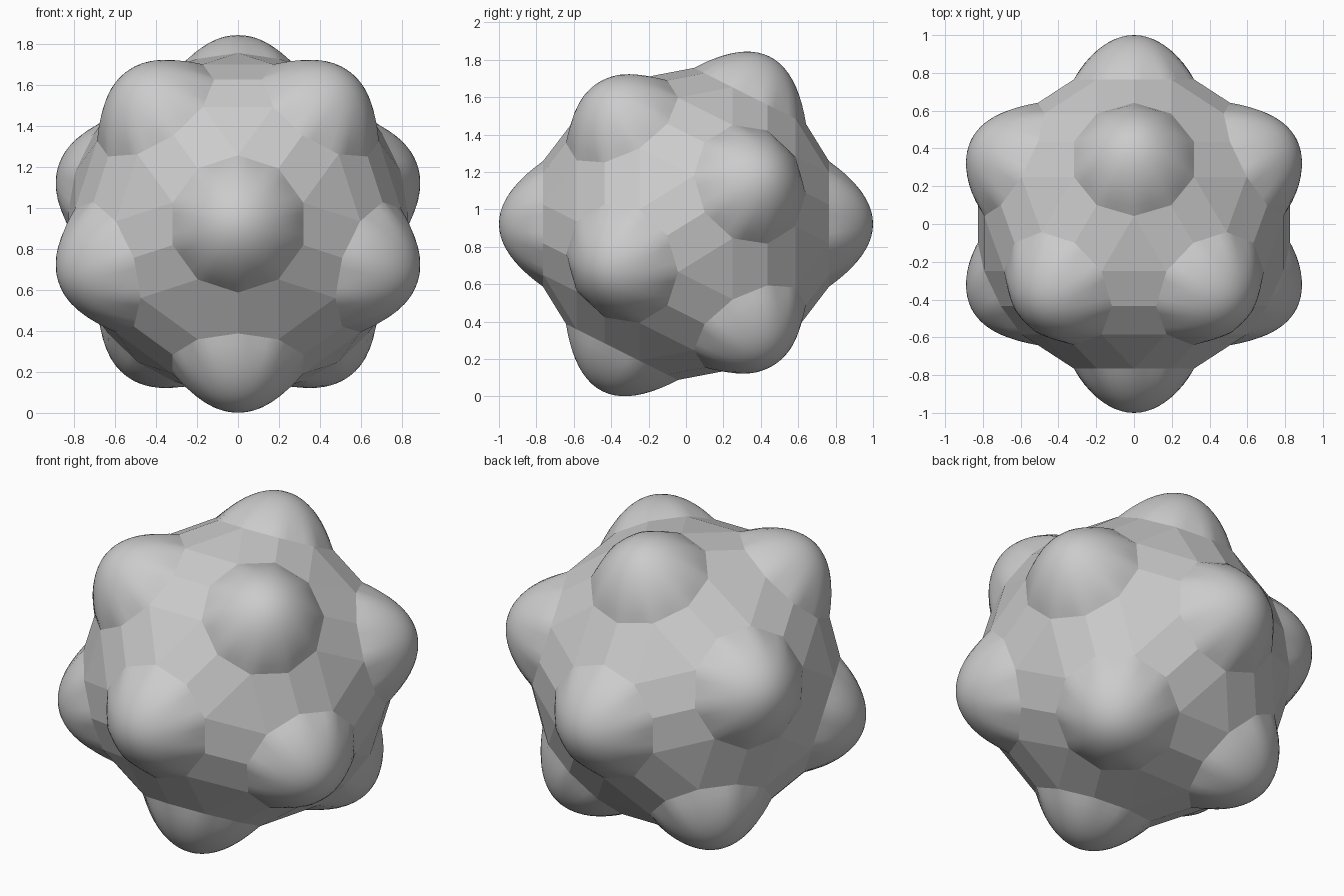
import bpy, bmesh
from math import sin, cos, pi, sqrt
from mathutils import Vector, Matrix

if "Cube" in bpy.data.objects:
    bpy.data.objects.remove(bpy.data.objects["Cube"])

CENTRE = Vector((0, 0, 0.922))
BASE_R, BASE_D, HEIGHT = 0.335, 0.765, 0.235   # bump foot radius, foot distance, dome height
SEGS, RINGS = 40, 10

# Twelve bump directions: icosahedron corners with the long axis along y
dirs = [Vector((0, 1, 0)), Vector((0, -1, 0))]
for k in range(5):
    for s in (1, -1):
        a = s * pi / 2 + k * 2 * pi / 5
        dirs.append(Vector((2 * cos(a), s, 2 * sin(a))) / sqrt(5))


def bump_frame(d):
    """Rotation with z along the bump and x aimed at a neighbouring bump."""
    n = next(v for v in dirs if 0.3 < v.dot(d) < 0.6)
    x = (n - d * n.dot(d)).normalized()
    return Matrix((x, d.cross(x), d)).transposed().to_4x4()


def add_object(name, bm, smooth):
    bmesh.ops.recalc_face_normals(bm, faces=bm.faces[:])
    for f in bm.faces:
        f.smooth = smooth
    me = bpy.data.meshes.new(name)
    bm.to_mesh(me)
    bm.free()
    ob = bpy.data.objects.new(name, me)
    bpy.context.collection.objects.link(ob)
    return ob


# Faceted core: hull of twelve decagons, leaving triangles and trapezoids between
bm = bmesh.new()
for d in dirs:
    m = bump_frame(d)
    for i in range(10):
        a = i * pi / 5
        bm.verts.new(m @ Vector((BASE_R * cos(a), BASE_R * sin(a), BASE_D)))
bmesh.ops.convex_hull(bm, input=bm.verts[:])
bmesh.ops.dissolve_limit(bm, angle_limit=0.01, verts=bm.verts[:], edges=bm.edges[:])
bmesh.ops.delete(bm, geom=[f for f in bm.faces if len(f.verts) == 10], context='FACES_ONLY')
core = add_object("core", bm, False)
core.location = CENTRE

# Smooth dome that blends from a decagon foot to a round tip
bm = bmesh.new()
tip = bm.verts.new((0, 0, BASE_D + HEIGHT))
rings = []
for j in range(1, RINGS + 1):
    t = j / RINGS
    ring = []
    for i in range(SEGS):
        a = i * 2 * pi / SEGS
        flat = cos(pi / 10) / cos(a % (pi / 5) - pi / 10)
        r = BASE_R * t * (1 + (flat - 1) * t ** 4)
        ring.append(bm.verts.new((r * cos(a), r * sin(a), BASE_D + HEIGHT * (1 - t * t))))
    rings.append(ring)
for i in range(SEGS):
    k = (i + 1) % SEGS
    bm.faces.new((tip, rings[0][i], rings[0][k]))
    for lo, hi in zip(rings, rings[1:]):
        bm.faces.new((lo[i], hi[i], hi[k], lo[k]))
dome = add_object("bump_1", bm, True)

# Place the twelve bumps
for n, d in enumerate(dirs):
    ob = dome
    if n:
        ob = bpy.data.objects.new(f"bump_{n + 1}", dome.data)
        bpy.context.collection.objects.link(ob)
    ob.matrix_world = Matrix.Translation(CENTRE) @ bump_frame(d)
